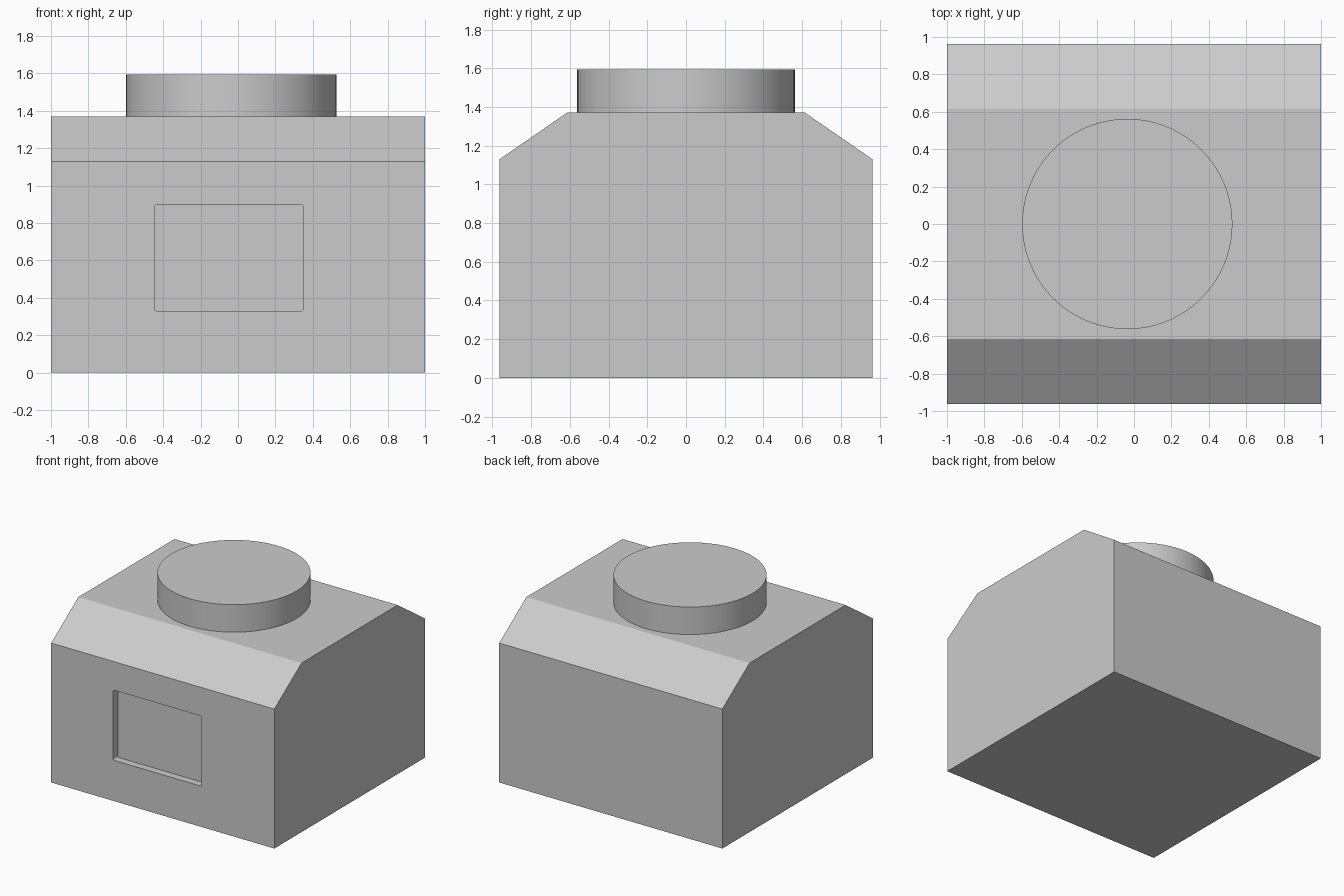
import bpy
import bmesh
from mathutils import Matrix, Vector

cube = bpy.data.objects.get("Cube")
if cube:
    bpy.data.objects.remove(cube, do_unlink=True)

# Single matte grey for the whole model
grey = bpy.data.materials.new("light_grey")
grey.use_nodes = True
colour = (0.6, 0.6, 0.6, 1)
grey.diffuse_color = colour
grey.node_tree.nodes["Principled BSDF"].inputs["Base Color"].default_value = colour


def make_object(name, bm):
    bmesh.ops.recalc_face_normals(bm, faces=bm.faces)
    mesh = bpy.data.meshes.new(name)
    bm.to_mesh(mesh)
    bm.free()
    mesh.materials.append(grey)
    obj = bpy.data.objects.new(name, mesh)
    bpy.context.collection.objects.link(obj)
    return obj


# Body: side profile with chamfered front and back, extruded across x
half_profile = [(0.963, 0), (0.963, 1.13), (0.615, 1.37)]
profile = half_profile + [(-y, z) for y, z in reversed(half_profile)]
bm = bmesh.new()
face = bm.faces.new([bm.verts.new((-1, y, z)) for y, z in profile])
side = bmesh.ops.extrude_face_region(bm, geom=[face])["geom"]
bmesh.ops.translate(bm, vec=(2, 0, 0),
                    verts=[v for v in side if isinstance(v, bmesh.types.BMVert)])
body = make_object("body", bm)

# Cutter for the shallow front window, with slightly rounded corners
left, right, bottom, top, depth = -0.445, 0.348, 0.33, 0.898, 0.06
bm = bmesh.new()
bmesh.ops.create_cube(bm, size=1)
bmesh.ops.transform(
    bm, verts=bm.verts,
    matrix=Matrix.Translation(((left + right) / 2, -0.963, (bottom + top) / 2))
    @ Matrix.Diagonal(Vector((right - left, 2 * depth, top - bottom, 1))))
corners = [e for e in bm.edges if abs(e.verts[0].co.y - e.verts[1].co.y) > depth]
bmesh.ops.bevel(bm, geom=corners, offset=0.01, segments=3, profile=0.5, affect='EDGES')
cutter = make_object("window_cutter", bm)
cutter.hide_render = True

cut = body.modifiers.new("window_recess", 'BOOLEAN')
cut.operation = 'DIFFERENCE'
cut.solver = 'EXACT'
cut.object = cutter
bpy.context.view_layer.objects.active = body
bpy.ops.object.modifier_apply(modifier=cut.name)
bpy.data.objects.remove(cutter, do_unlink=True)

# Round cap on the top
bm = bmesh.new()
bmesh.ops.create_cone(bm, cap_ends=True, segments=96, radius1=0.562,
                      radius2=0.562, depth=0.225,
                      matrix=Matrix.Translation((-0.036, 0, 1.4805)))
cap = make_object("round_cap", bm)
bpy.ops.object.select_all(action='DESELECT')
cap.select_set(True)
bpy.context.view_layer.objects.active = cap
bpy.ops.object.shade_smooth_by_angle()
